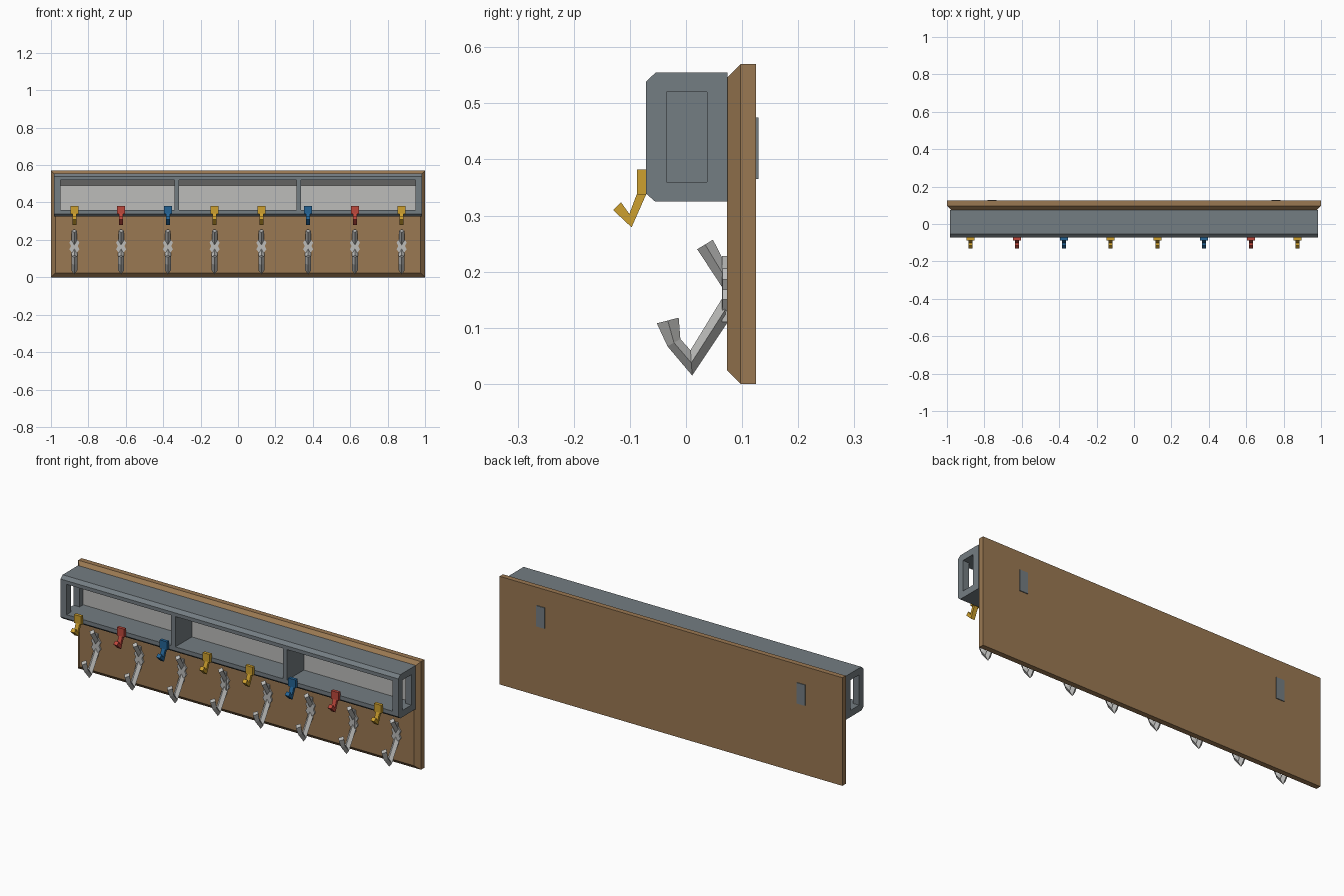
import bpy, bmesh
from mathutils import Vector

old = bpy.data.objects.get("Cube")
if old:
    bpy.data.objects.remove(old)


def material(name, rgb):
    m = bpy.data.materials.new(name)
    m.use_nodes = True
    col = [(c / 255 / 12.92 if c < 11 else ((c / 255 + 0.055) / 1.055) ** 2.4) for c in rgb] + [1]
    m.diffuse_color = col
    m.node_tree.nodes["Principled BSDF"].inputs["Base Color"].default_value = col
    return m


wood = material("wood", (154, 120, 82))
slate = material("slate grey", (116, 125, 130))
silver = material("light grey", (188, 188, 186))
yellow = material("yellow", (206, 160, 46))
red = material("red", (190, 72, 60))
blue = material("blue", (36, 100, 150))


def make(name, bm, mat):
    bmesh.ops.recalc_face_normals(bm, faces=bm.faces)
    me = bpy.data.meshes.new(name)
    bm.to_mesh(me)
    bm.free()
    ob = bpy.data.objects.new(name, me)
    bpy.context.collection.objects.link(ob)
    me.materials.append(mat)
    return ob


def add_prism(bm, profile, x0, x1):
    """Extrude a (y, z) outline from x0 to x1."""
    face = bm.faces.new([bm.verts.new((x0, y, z)) for y, z in profile])
    ext = bmesh.ops.extrude_face_region(bm, geom=[face])
    verts = [v for v in ext["geom"] if isinstance(v, bmesh.types.BMVert)]
    bmesh.ops.translate(bm, verts=verts, vec=(x1 - x0, 0, 0))


def add_box(bm, x, y, z):
    add_prism(bm, [(y[0], z[0]), (y[1], z[0]), (y[1], z[1]), (y[0], z[1])], *x)


def add_diamond_bar(bm, x, stations, half_width):
    """Bar with a diamond section; each station is its (lower, upper) edge."""
    rings = []
    for (y0, z0), (y1, z1) in stations:
        mid = Vector(((y0 + y1) / 2, (z0 + z1) / 2))
        rings.append([bm.verts.new(p) for p in (
            (x, y0, z0), (x + half_width, *mid), (x, y1, z1), (x - half_width, *mid))])
    for a, b in zip(rings, rings[1:]):
        for i in range(4):
            j = (i + 1) % 4
            bm.faces.new((a[i], a[j], b[j], b[i]))
    bm.faces.new(rings[0])
    bm.faces.new(rings[-1])


# Back board with a chamfered front rim
bm = bmesh.new()
add_box(bm, (-1, 1), (0.073, 0.125), (0, 0.57))
front = [e for e in bm.edges if all(v.co.y < 0.08 for v in e.verts)]
bmesh.ops.bevel(bm, geom=front, offset=0.024, segments=1, affect='EDGES')
make("back_board", bm, wood)

# Wall mounting plates
for side, sx in (("left", 1), ("right", -1)):
    bm = bmesh.new()
    add_box(bm, (sx * 0.76 - 0.024, sx * 0.76 + 0.024), (0.122, 0.129), (0.365, 0.475))
    make("mounting_plate_" + side, bm, slate)

# Shelf box with front and end windows
bm = bmesh.new()
add_prism(bm, [(0.074, 0.325), (-0.055, 0.325), (-0.071, 0.339), (-0.071, 0.539),
               (-0.054, 0.555), (0.074, 0.555)], -0.985, 0.985)
shelf = make("shelf_box", bm, slate)

bays = [(-0.95, -0.34), (-0.316, 0.313), (0.337, 0.95)]
windows = [(bay, (-0.2, 0.07)) for bay in bays]
windows += [((s * 0.97 - 0.05, s * 0.97 + 0.05), (-0.035, 0.037)) for s in (-1, 1)]
for xs, ys in windows:
    bm = bmesh.new()
    add_box(bm, xs, ys, (0.36, 0.52))
    cutter = make("window_cutter", bm, slate)
    cutter.hide_render = True
    mod = shelf.modifiers.new("window", 'BOOLEAN')
    mod.operation = 'DIFFERENCE'
    mod.solver = 'EXACT'
    mod.object = cutter
    bpy.context.view_layer.objects.active = shelf
    bpy.ops.object.modifier_apply(modifier=mod.name)
    bpy.data.objects.remove(cutter)

# Pale lining at the back of each bay, sloping forward at the top
for i, (x0, x1) in enumerate(bays):
    bm = bmesh.new()
    add_prism(bm, [(0.072, 0.358), (0.067, 0.358), (0.067, 0.49),
                   (0.038, 0.52), (0.072, 0.521)], x0, x1)
    make("bay_lining_%d" % (i + 1), bm, silver)

# Small coloured hooks on the shelf, large coat hooks on the board
colours = [yellow, red, blue, yellow, yellow, blue, red, yellow]
for i, colour in enumerate(colours):
    x = -0.875 + 0.25 * i

    bm = bmesh.new()
    add_box(bm, (x - 0.021, x + 0.021), (-0.087, -0.07), (0.338, 0.382))
    add_prism(bm, [(-0.07, 0.34), (-0.087, 0.34), (-0.101, 0.303), (-0.116, 0.324),
                   (-0.13, 0.31), (-0.097, 0.279)], x - 0.011, x + 0.011)
    make("small_hook_%d" % (i + 1), bm, colour)

    bm = bmesh.new()
    add_box(bm, (x - 0.011, x + 0.011), (0.064, 0.075), (0.11, 0.228))
    # Flared mounting plate
    flare = [(-0.012, 0.13), (0.012, 0.13), (0.027, 0.15), (0.018, 0.168),
             (0.027, 0.186), (0.012, 0.206), (-0.012, 0.206), (-0.027, 0.186),
             (-0.018, 0.168), (-0.027, 0.15)]
    rings = [[bm.verts.new((x + dx, y, z)) for dx, z in flare] for y in (0.065, 0.075)]
    for j in range(len(flare)):
        k = (j + 1) % len(flare)
        bm.faces.new((rings[0][j], rings[0][k], rings[1][k], rings[1][j]))
    for ring in rings:
        bm.faces.new(ring)
    # Upper prong and lower curved prong
    add_diamond_bar(bm, x, [((0.066, 0.17), (0.068, 0.218)),
                            ((0.02, 0.24), (0.048, 0.257))], 0.015)
    add_diamond_bar(bm, x, [((0.073, 0.108), (0.066, 0.155)), ((0.011, 0.015), (0.008, 0.06)),
                            ((-0.033, 0.067), (-0.01, 0.08)),
                            ((-0.052, 0.108), (-0.013, 0.118))], 0.016)
    make("coat_hook_%d" % (i + 1), bm, silver)
